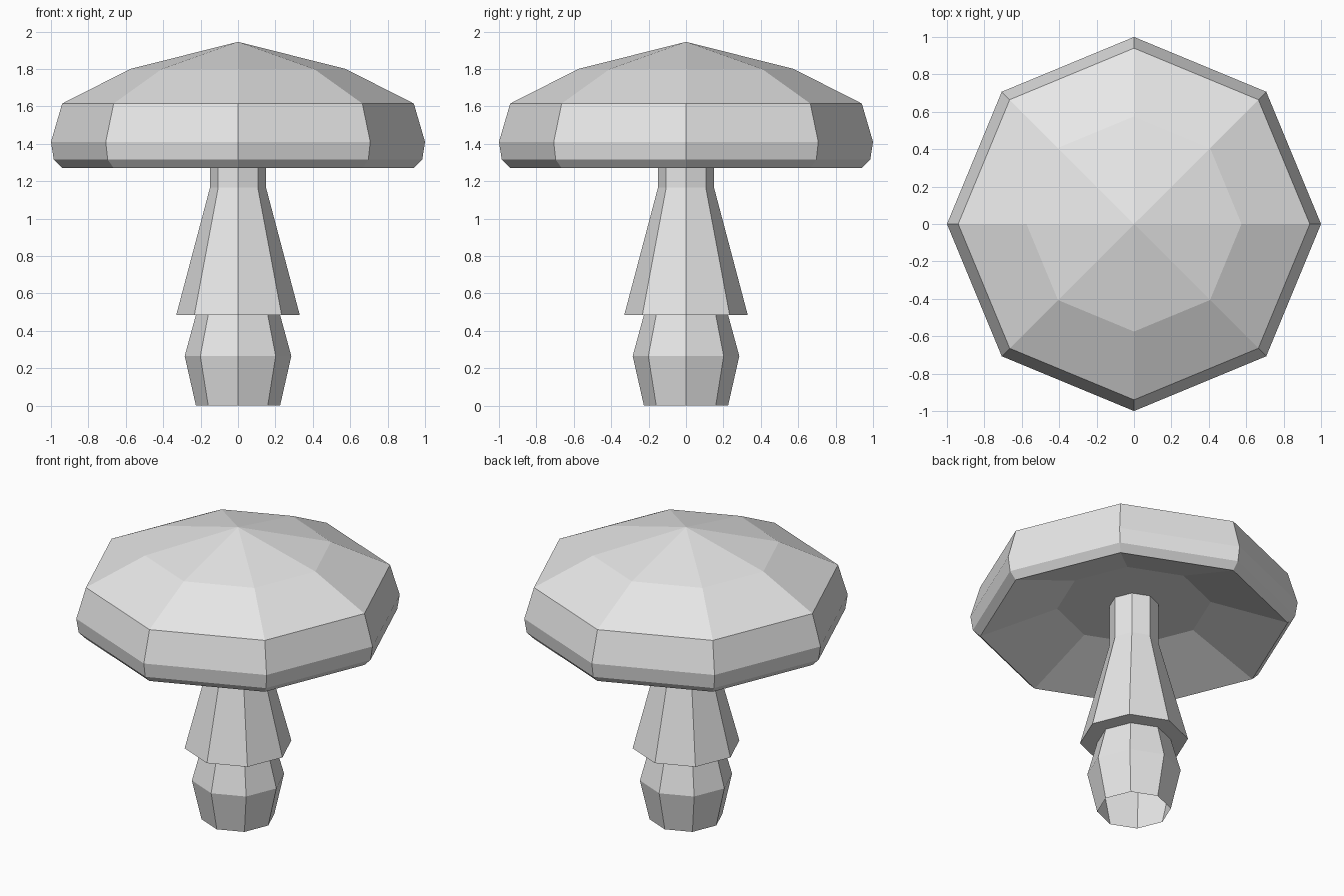
import bpy
import bmesh
from math import cos, sin, pi

SIDES = 8

cube = bpy.data.objects.get("Cube")
if cube:
    bpy.data.objects.remove(cube, do_unlink=True)

# Single pale grey material
grey = bpy.data.materials.new("pale grey")
grey.use_nodes = True
grey.diffuse_color = (0.8, 0.8, 0.8, 1)
grey.node_tree.nodes["Principled BSDF"].inputs["Base Color"].default_value = (0.8, 0.8, 0.8, 1)


def lathe(name, profile):
    """Turn a (radius, height) profile, listed top to bottom, into a faceted solid."""
    bm = bmesh.new()
    rings = []
    for r, z in profile:
        if r == 0:
            rings.append([bm.verts.new((0, 0, z))] * SIDES)
        else:
            rings.append([bm.verts.new((r * cos(2 * pi * i / SIDES),
                                        r * sin(2 * pi * i / SIDES), z))
                          for i in range(SIDES)])
    for upper, lower in zip(rings, rings[1:]):
        for i in range(SIDES):
            j = (i + 1) % SIDES
            corners = [upper[i], lower[i], lower[j], upper[j]]
            bm.faces.new(list(dict.fromkeys(corners)))
    mesh = bpy.data.meshes.new(name)
    bm.to_mesh(mesh)
    bm.free()
    mesh.materials.append(grey)
    obj = bpy.data.objects.new(name, mesh)
    bpy.context.collection.objects.link(obj)
    return obj


# Domed cap with a recessed underside
lathe("mushroom_cap", [(0, 1.945), (0.575, 1.8), (0.94, 1.615), (1, 1.41),
                       (0.985, 1.315), (0.94, 1.27), (0.47, 1.44), (0, 1.44)])

# Stalk with a flared skirt and a bulb, open at the foot
lathe("mushroom_stalk", [(0.15, 1.44), (0.15, 1.165), (0.33, 0.485),
                         (0.225, 0.485), (0.285, 0.265), (0.225, 0)])
